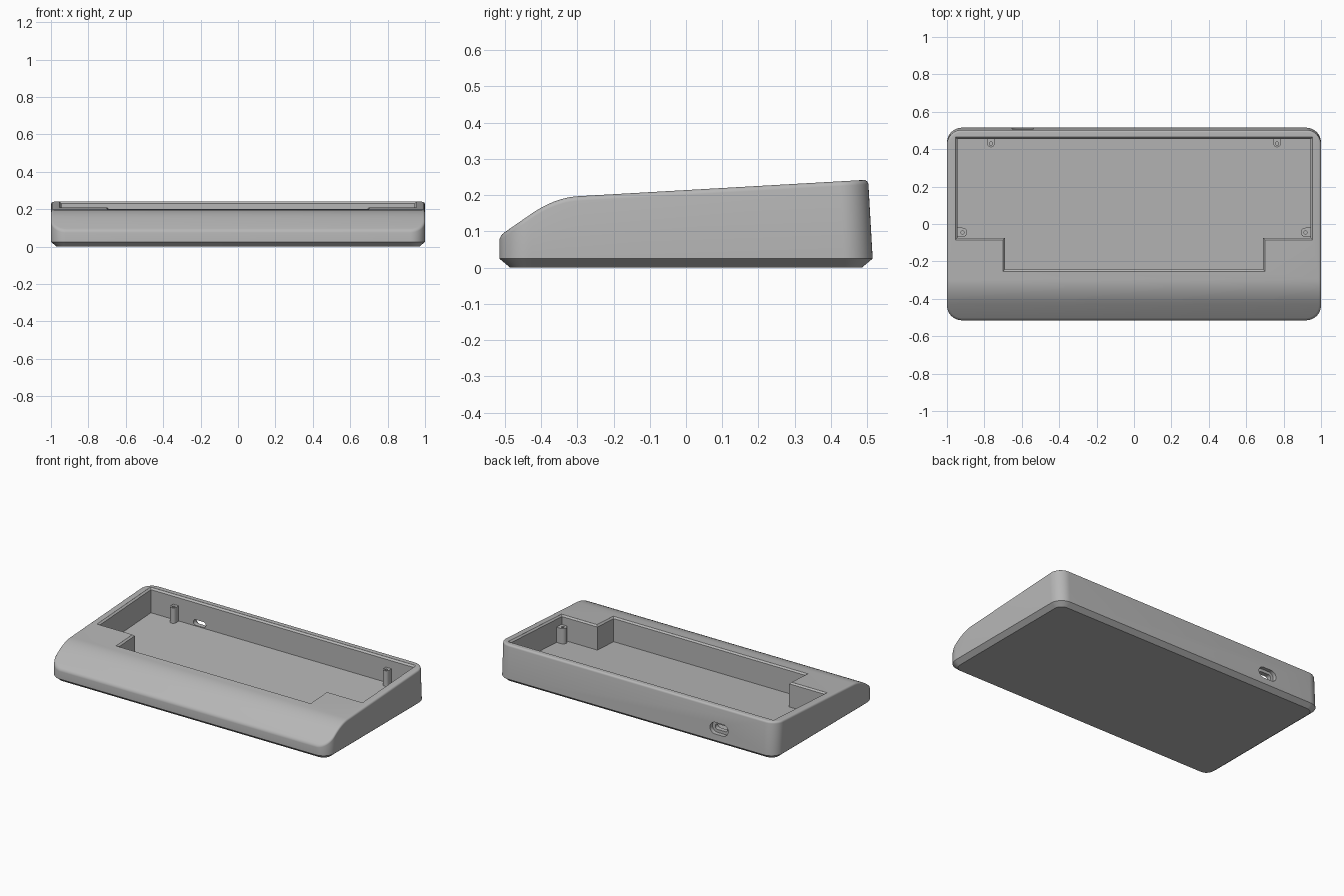
import bpy, bmesh, math
from mathutils import Vector

old = bpy.data.objects.get("Cube")
if old:
    bpy.data.objects.remove(old, do_unlink=True)

# Single plastic colour
grey = bpy.data.materials.new("grey_plastic")
grey.use_nodes = True
COLOUR = (0.47, 0.47, 0.47, 1)
grey.diffuse_color = COLOUR
grey.node_tree.nodes["Principled BSDF"].inputs["Base Color"].default_value = COLOUR

HALF_X, HALF_Y, CORNER = 1.0, 0.515, 0.08
KNEE, BLEND, STEEP, GENTLE = -0.3615, 0.065, 0.69, 0.056
FLOOR_DEPTH = 0.16


def deck(y):
    """Height of the top surface: a steep front ramp blended into a gentle slope."""
    flat = 0.197 + GENTLE * (y + 0.3)
    if y >= KNEE + BLEND:
        return flat
    if y <= KNEE - BLEND:
        return flat + (STEEP - GENTLE) * (y - KNEE)
    return flat - (STEEP - GENTLE) * (KNEE + BLEND - y) ** 2 / (4 * BLEND)


def half_outline(inset):
    """Right half of the rounded rectangle, front to back."""
    r = CORNER - inset
    cx, cy, n = HALF_X - CORNER, HALF_Y - CORNER, 12
    arc = [(cx + r * math.sin(a), r * math.cos(a))
           for a in (math.pi / 2 * i / n for i in range(n + 1))]
    side = [(HALF_X - inset, KNEE - BLEND + 2 * BLEND * i / 10) for i in range(11)]
    return ([(x, -cy - d) for x, d in arc] + side
            + [(x, cy + d) for x, d in reversed(arc)])


def finish(bm, name):
    bmesh.ops.recalc_face_normals(bm, faces=bm.faces)
    mesh = bpy.data.meshes.new(name)
    bm.to_mesh(mesh)
    bm.free()
    mesh.materials.append(grey)
    obj = bpy.data.objects.new(name, mesh)
    bpy.context.collection.objects.link(obj)
    return obj


def activate(obj):
    bpy.ops.object.select_all(action='DESELECT')
    obj.select_set(True)
    bpy.context.view_layer.objects.active = obj


def cut(obj, cutter):
    cutter.hide_render = True
    mod = obj.modifiers.new("cut", 'BOOLEAN')
    mod.operation, mod.solver, mod.object = 'DIFFERENCE', 'EXACT', cutter
    activate(obj)
    bpy.ops.object.modifier_apply(modifier=mod.name)
    bpy.data.objects.remove(cutter, do_unlink=True)


def loft(rings, name):
    """Solid through matching closed rings, capped with single faces."""
    bm = bmesh.new()
    loops = [[bm.verts.new(p) for p in ring] for ring in rings]
    for a, b in zip(loops, loops[1:]):
        for i in range(len(a)):
            j = (i + 1) % len(a)
            bm.faces.new((a[i], a[j], b[j], b[i]))
    bm.faces.new(loops[0])
    bm.faces.new(loops[-1])
    return finish(bm, name)


# Case body: chamfered base, leaning back wall, rounded top edge
def body_ring(inset, height):
    ring = []
    for x, y in half_outline(inset):
        z = height(y)
        lean = 0.012 * max(0, y / HALF_Y) * max(0, z - 0.025) / 0.21
        ring.append((x, y - lean, z))
    return ring


EDGE = 0.013
specs = [(0.03, lambda y: 0.0), (0.0, lambda y: 0.025)]
for k in range(5):
    a = math.pi / 2 * k / 4
    specs.append((EDGE * (1 - math.cos(a)),
                  lambda y, d=EDGE * (1 - math.sin(a)): deck(y) - d))
bm = bmesh.new()
loops = []
for inset, height in specs:
    half = body_ring(inset, height)
    loops.append([[bm.verts.new((s * x, y, z)) for x, y, z in half] for s in (1, -1)])
for low, high in zip(loops, loops[1:]):
    a, b = (ring[0] + ring[1][::-1] for ring in (low, high))
    for i in range(len(a)):
        j = (i + 1) % len(a)
        bm.faces.new((a[i], a[j], b[j], b[i]))
for right, left in (loops[0], loops[-1]):
    for i in range(len(right) - 1):
        bm.faces.new((right[i], right[i + 1], left[i + 1], left[i]))
bmesh.ops.dissolve_limit(bm, angle_limit=0.001, verts=bm.verts, edges=bm.edges)
case_body = finish(bm, "case_body")


# Stepped tray opening with a chamfered rim and a sloping floor
def tray_ring(grow, drop):
    half = [(0.945 + grow, 0.455 + grow), (0.945 + grow, -0.075 - grow),
            (0.69 + grow, -0.075 - grow), (0.69 + grow, -0.243 - grow)]
    pts = half + [(-x, y) for x, y in reversed(half)]
    return [(x, y, deck(0) + GENTLE * y - drop) for x, y in pts]


cut(case_body, loft([tray_ring(0, FLOOR_DEPTH), tray_ring(0, 0.01),
                     tray_ring(0.01, 0), tray_ring(0.01, -0.05)], "tray_cutter"))


# Cable port: shallow rounded recess around a through slot
def slot(width, height, y0, y1, name):
    r, pts = height / 2, []
    for i in range(24):
        a = 2 * math.pi * (i + 0.5) / 24
        shift = math.copysign(width / 2 - r, math.cos(a))
        pts.append((-0.595 + shift + r * math.cos(a), 0.102 + r * math.sin(a)))
    return loft([[(x, y, z) for x, z in pts] for y in (y0, y1)], name)


cut(case_body, slot(0.13, 0.074, 0.485, 0.6, "recess_cutter"))
cut(case_body, slot(0.09, 0.036, 0.42, 0.6, "port_cutter"))


# Screw posts: D-shaped columns joined to the nearest wall, with a pilot hole
def screw_post(x, y, direction, reach, radius, name):
    d = Vector(direction)
    side = Vector((-d.y, d.x))
    centre = Vector((x, y))
    arc = [centre + radius * (math.cos(a) * side - math.sin(a) * d)
           for a in (math.pi * i / 12 for i in range(13))]
    pts = arc + [centre + reach * d - radius * side, centre + reach * d + radius * side]
    top = deck(y) - 0.06
    post = loft([[(p.x, p.y, z) for p in pts]
                 for z in (deck(y) - FLOOR_DEPTH - 0.01, top)], name)
    hole = [(x + 0.009 * math.cos(math.pi * i / 8), y + 0.009 * math.sin(math.pi * i / 8))
            for i in range(16)]
    cut(post, loft([[(px, py, z) for px, py in hole]
                    for z in (top - 0.07, top + 0.02)], "pilot_cutter"))
    return post


parts = [case_body]
for s, word in ((1, "left"), (-1, "right")):
    parts.append(screw_post(s * 0.765, 0.43, (0, 1), 0.03, 0.02, f"back_{word}_screw_post"))
    parts.append(screw_post(s * 0.917, -0.045, (s, 0), 0.033, 0.025, f"front_{word}_screw_post"))

for part in parts:
    activate(part)
    bpy.ops.object.shade_smooth_by_angle(angle=math.radians(28))
